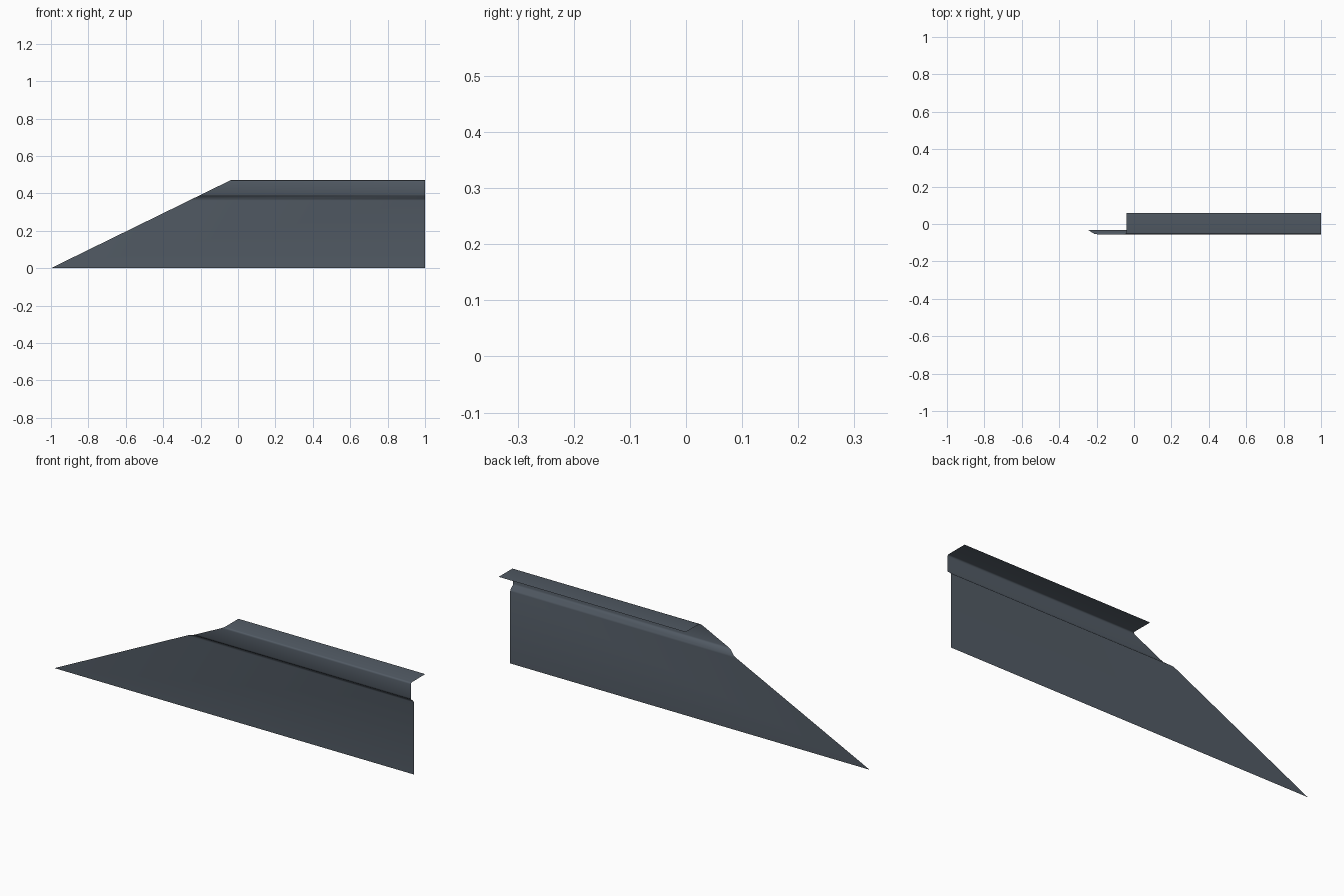
import bpy, bmesh, math

if "Cube" in bpy.data.objects:
    bpy.data.objects.remove(bpy.data.objects["Cube"])

HEIGHT = 0.47
TOP_LEFT = -0.04          # x where the sloped cut meets the flange

# Cross-section (y, z): lower wall, outward step, upper wall, rounded bend, flange
profile = [(-0.031, 0.0), (-0.031, 0.362), (-0.033, 0.370), (-0.053, 0.386), (-0.055, 0.394),
           (-0.055, 0.462)]
r = 0.008
for i in range(1, 4):
    a = math.radians(30 * i)
    profile.append((-0.055 + r * (1 - math.cos(a)), HEIGHT - r + r * math.sin(a)))
profile.append((0.06, HEIGHT))


def cut_x(z):
    """Left end of the sheet follows the sloped cut."""
    return -1 + (TOP_LEFT + 1) * z / HEIGHT


# Folded thin sheet swept along x
bm = bmesh.new()
rows = [(bm.verts.new((cut_x(z), y, z)), bm.verts.new((1, y, z))) for y, z in profile]
for (a, b), (c, d) in zip(rows, rows[1:]):
    bm.faces.new((a, b, d, c))
mesh = bpy.data.meshes.new("flashing_sheet")
bm.to_mesh(mesh)
bm.free()
sheet = bpy.data.objects.new("flashing_sheet", mesh)
bpy.context.collection.objects.link(sheet)

# Slate grey paint
mat = bpy.data.materials.new("slate grey")
mat.diffuse_color = (0.085, 0.105, 0.13, 1)
mat.use_nodes = True
mat.node_tree.nodes["Principled BSDF"].inputs["Base Color"].default_value = mat.diffuse_color
mesh.materials.append(mat)

bpy.context.view_layer.objects.active = sheet
sheet.select_set(True)
bpy.ops.object.shade_smooth_by_angle(angle=math.radians(50))
